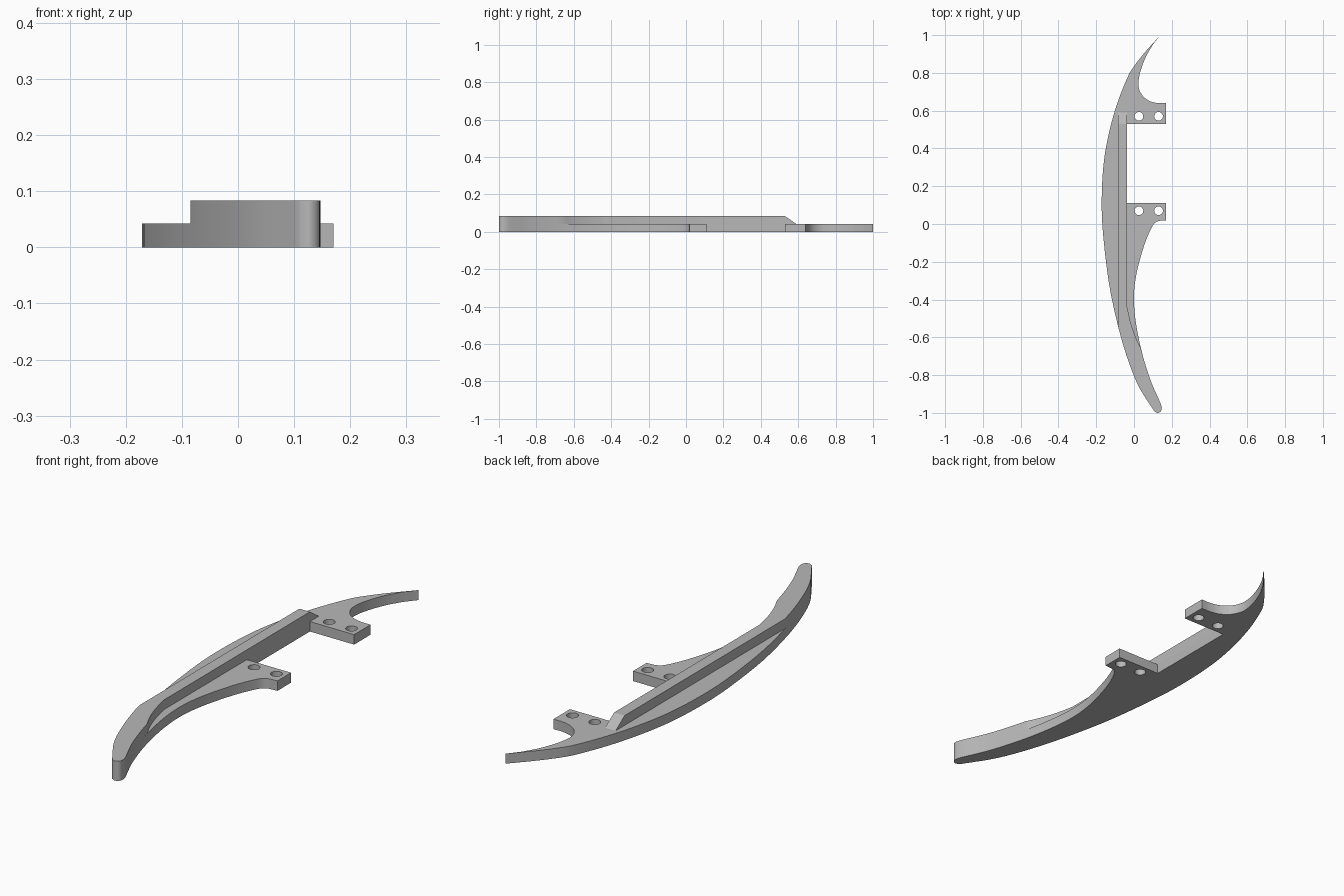
import bpy
import bmesh
import math
from mathutils import Vector

cube = bpy.data.objects.get("Cube")
if cube:
    bpy.data.objects.remove(cube, do_unlink=True)

PLATE_H, RAIL_H = 0.042, 0.083

grey = bpy.data.materials.new("plain grey")
grey.use_nodes = True
grey.diffuse_color = (0.48, 0.48, 0.48, 1)
grey.node_tree.nodes["Principled BSDF"].inputs["Base Color"].default_value = grey.diffuse_color


def smooth_path(points, steps=5):
    """Catmull-Rom curve through the given points."""
    p = [Vector(q) for q in points]
    p = [2 * p[0] - p[1]] + p + [2 * p[-1] - p[-2]]
    path = []
    for a, b, c, d in zip(p, p[1:], p[2:], p[3:]):
        for i in range(steps):
            t = i / steps
            path.append(0.5 * (2 * b + (c - a) * t + (2 * a - 5 * b + 4 * c - d) * t**2
                               + (3 * b - a - 3 * c + d) * t**3))
    return path + [p[-2]]


def circle(x, y, r, n=24):
    return [Vector((x + r * math.cos(math.tau * i / n), y + r * math.sin(math.tau * i / n)))
            for i in range(n)]


def extruded(name, loops, z0, z1, edit=None):
    """Solid from a filled outline; further loops become holes."""
    curve = bpy.data.curves.new(name + "_outline", "CURVE")
    curve.dimensions, curve.fill_mode = "2D", "BOTH"
    curve.extrude = (z1 - z0) / 2
    for loop in loops:
        spline = curve.splines.new("POLY")
        spline.points.add(len(loop) - 1)
        for point, co in zip(spline.points, loop):
            point.co = (co[0], co[1], 0, 1)
        spline.use_cyclic_u = True
    temp = bpy.data.objects.new(name + "_temp", curve)
    bpy.context.collection.objects.link(temp)
    bpy.context.view_layer.update()
    evaluated = temp.evaluated_get(bpy.context.evaluated_depsgraph_get())
    mesh = bpy.data.meshes.new_from_object(evaluated)
    bpy.data.objects.remove(temp, do_unlink=True)
    bpy.data.curves.remove(curve)

    bm = bmesh.new()
    bm.from_mesh(mesh)
    bmesh.ops.remove_doubles(bm, verts=bm.verts, dist=1e-5)
    bmesh.ops.translate(bm, verts=bm.verts, vec=(0, 0, (z0 + z1) / 2))
    if edit:
        edit(bm)
    bmesh.ops.recalc_face_normals(bm, faces=bm.faces)
    bm.to_mesh(mesh)
    bm.free()
    mesh.name = name
    mesh.materials.clear()
    mesh.materials.append(grey)
    obj = bpy.data.objects.new(name, mesh)
    bpy.context.collection.objects.link(obj)
    bpy.ops.object.select_all(action="DESELECT")
    obj.select_set(True)
    bpy.context.view_layer.objects.active = obj
    bpy.ops.object.shade_smooth_by_angle(angle=math.radians(30))
    return obj


# Shared edges of the bow shape
outer = smooth_path([(0.14, 1), (0.063, 0.915), (0, 0.835), (-0.035, 0.775), (-0.09, 0.635),
                     (-0.134, 0.476), (-0.161, 0.317), (-0.171, 0.13), (-0.164, -0.05),
                     (-0.132, -0.317), (-0.082, -0.55), (-0.03, -0.725), (0.026, -0.862),
                     (0.1, -0.98)])
tip = smooth_path([(0.108, -0.992), (0.127, -1), (0.143, -0.99), (0.147, -0.97)], 4)
inner = smooth_path([(0.141, -0.95), (0.085, -0.82), (0.037, -0.66), (0.007, -0.5), (0, -0.37),
                     (0.016, -0.25), (0.053, -0.116), (0.093, -0.02), (0.122, 0.013),
                     (0.17, 0.02)])
hook = smooth_path([(0.17, 0.64), (0.13, 0.64), (0.085, 0.65), (0.045, 0.68), (0.024, 0.73),
                    (0.032, 0.8), (0.063, 0.885), (0.1, 0.95)])

# Flat plate with two drilled mounting tabs
slot = [(0.17, 0.11), (-0.036, 0.11), (-0.036, 0.53), (0.17, 0.53)]
holes = [circle(x, y, 0.023) for x in (0.026, 0.13) for y in (0.07, 0.57)]
extruded("bow_plate", [outer + tip + inner + slot + hook] + holes, 0, PLATE_H)


# Raised rail, sloped at its upper end and merging into the lower limb
def slope_end(bm):
    for v in bm.verts:
        if v.co.y > 0.5 and v.co.z > PLATE_H + 0.01:
            v.co.y = 0.53


flare = smooth_path([(0.035, -0.655), (0.007, -0.595), (-0.018, -0.52), (-0.036, -0.44)])
rail = ([(-0.085, 0.59), (-0.085, -0.535)] + [p for p in outer if p.y < -0.545] + tip
        + [p for p in inner if p.y < -0.665] + flare + [(-0.036, 0.59)])
extruded("raised_rail", [rail], PLATE_H, RAIL_H, slope_end)
